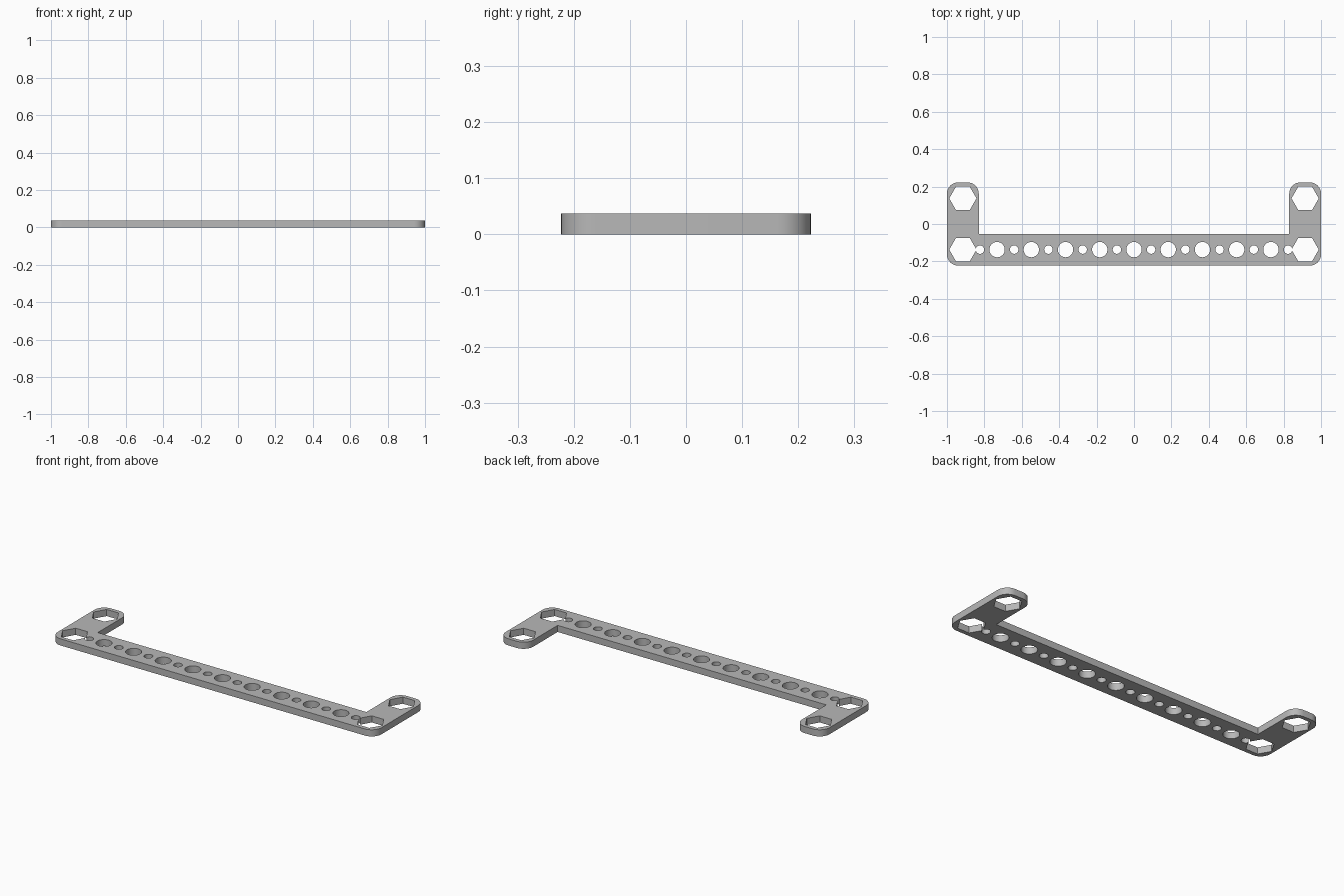
import bpy
import bmesh
from math import cos, sin, pi, radians

THICK = 0.037          # plate thickness
HALF_Y = 0.2225        # half depth of the whole bracket
ARM = 0.17             # width of bar and arms
ROUND = 0.06           # outer corner radius
PITCH = 0.183          # spacing of the hole pattern
ROW_Y = -0.137         # centre line of the bar holes

if "Cube" in bpy.data.objects:
    bpy.data.objects.remove(bpy.data.objects["Cube"], do_unlink=True)

grey = bpy.data.materials.new("plain grey")
grey.use_nodes = True
colour = (0.48, 0.48, 0.48, 1)
grey.diffuse_color = colour
grey.node_tree.nodes["Principled BSDF"].inputs["Base Color"].default_value = colour


def add_prism(bm, outline, z0, z1):
    """Extrude a counter-clockwise outline from z0 to z1."""
    face = bm.faces.new([bm.verts.new((x, y, z0)) for x, y in outline])
    new = bmesh.ops.extrude_face_region(bm, geom=[face], use_keep_orig=True)["geom"]
    top = [v for v in new if isinstance(v, bmesh.types.BMVert)]
    bmesh.ops.translate(bm, verts=top, vec=(0, 0, z1 - z0))
    bmesh.ops.recalc_face_normals(bm, faces=bm.faces)


def make_object(name, outlines, z0, z1):
    bm = bmesh.new()
    for outline in outlines:
        add_prism(bm, outline, z0, z1)
    mesh = bpy.data.meshes.new(name)
    bm.to_mesh(mesh)
    bm.free()
    mesh.materials.append(grey)
    obj = bpy.data.objects.new(name, mesh)
    bpy.context.collection.objects.link(obj)
    return obj


def arc(cx, cy, radius, start, end, steps):
    angles = [radians(start + (end - start) * i / steps) for i in range(steps + 1)]
    return [(cx + radius * cos(a), cy + radius * sin(a)) for a in angles]


def polygon(cx, cy, radius, sides):
    return [(cx + radius * cos(2 * pi * i / sides), cy + radius * sin(2 * pi * i / sides))
            for i in range(sides)]


# U-shaped plate: right half of the outline, then its mirror
cx, cy = 1 - ROUND, HALF_Y - ROUND
inner = 1 - ARM
half = arc(cx, -cy, ROUND, -90, 0, 10)
half += arc(cx, cy, ROUND, 0, 90, 10)
half += arc(inner + ROUND, cy, ROUND, 90, 180, 10)
half.append((inner, ARM - HALF_Y))
outline = half + [(-x, y) for x, y in reversed(half)]
bracket = make_object("bracket_plate", [outline], 0, THICK)

# Hole cutters: hexagons at the arm ends, alternating round holes along the bar
hexes = [polygon(sx * 5 * PITCH, sy * ROW_Y, 0.0728, 6) for sx in (-1, 1) for sy in (-1, 1)]
large = [polygon(i * PITCH, ROW_Y, 0.041, 40) for i in range(-4, 5)]
small = [polygon((i + 0.5) * PITCH, ROW_Y, 0.0225, 32) for i in range(-5, 5)]
cutters = []
for name, shapes in (("hex_cutter", hexes), ("large_hole_cutter", large),
                     ("small_hole_cutter", small)):
    cutter = make_object(name, shapes, -0.05, THICK + 0.05)
    cutter.hide_render = True
    mod = bracket.modifiers.new(name, 'BOOLEAN')
    mod.operation = 'DIFFERENCE'
    mod.solver = 'EXACT'
    mod.object = cutter
    cutters.append(cutter)

# Bake the cuts and drop the cutters
bpy.context.view_layer.update()
evaluated = bracket.evaluated_get(bpy.context.evaluated_depsgraph_get())
result = bpy.data.meshes.new_from_object(evaluated)
bracket.modifiers.clear()
bracket.data = result
result.materials.clear()
result.materials.append(grey)
for poly in result.polygons:
    poly.material_index = 0
for cutter in cutters:
    bpy.data.objects.remove(cutter, do_unlink=True)

# Smooth rounded walls, sharp rims
bpy.ops.object.select_all(action='DESELECT')
bracket.select_set(True)
bpy.context.view_layer.objects.active = bracket
bpy.ops.object.shade_smooth_by_angle(angle=radians(30))
